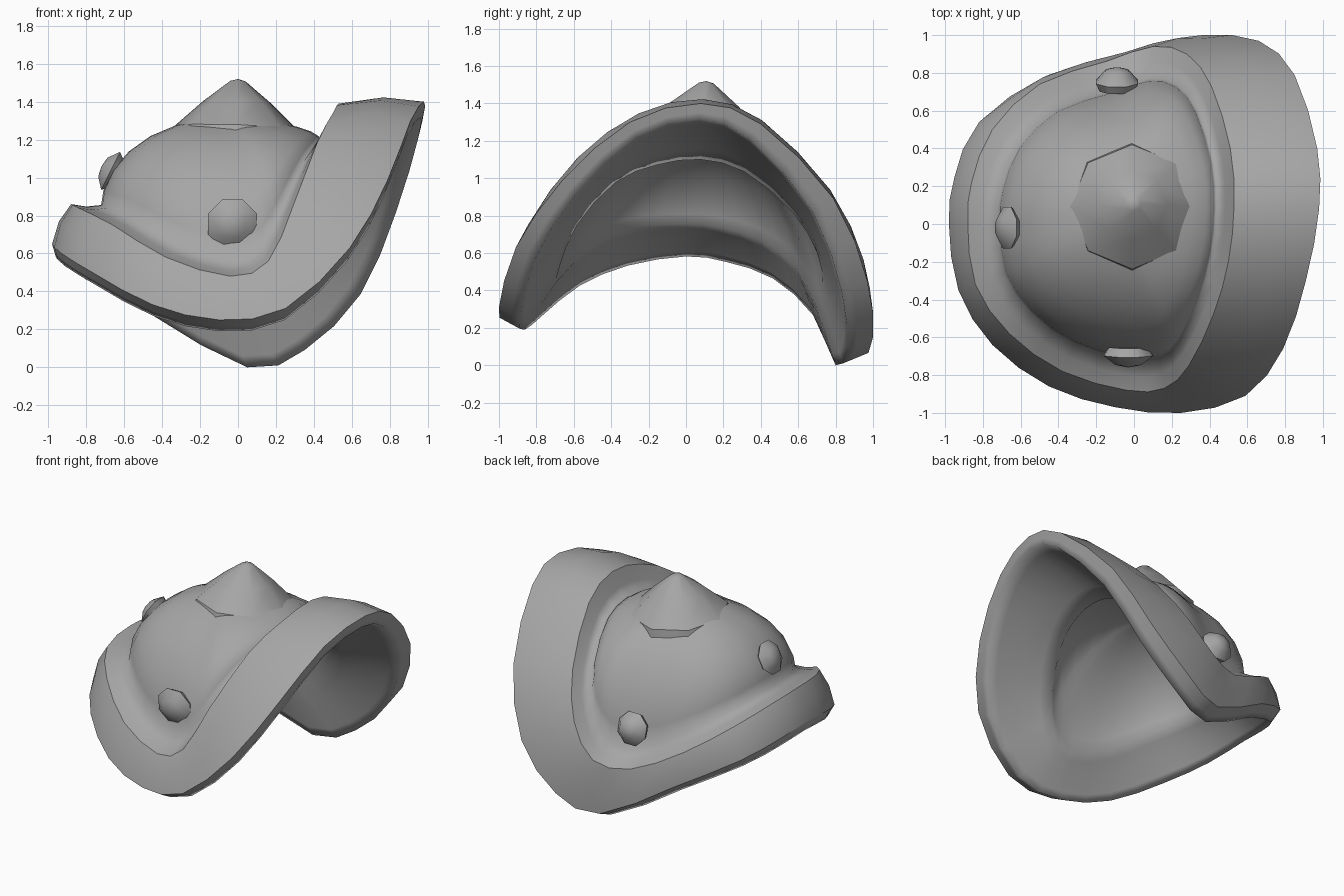
import bpy, bmesh, math
from mathutils import Vector

if "Cube" in bpy.data.objects:
    bpy.data.objects.remove(bpy.data.objects["Cube"])

# Control columns around the plate: lower rim edge, then upper rim ridge
KEYS = [
    (-.98, 0, .65, -.88, 0, .86), (-.93, -.35, .60, -.84, -.32, .84),
    (-.75, -.64, .49, -.66, -.58, .75), (-.45, -.86, .33, -.38, -.78, .58),
    (-.10, -.97, .25, -.04, -.88, .48), (.25, -1, .31, .16, -.87, .56),
    (.59, -.91, .63, .29, -.75, .85), (.79, -.66, .99, .42, -.48, 1.19),
    (.91, -.3, 1.30, .5, -.2, 1.34), (.98, .08, 1.40, .53, .1, 1.39),
    (.97, .4, 1.29, .51, .4, 1.28), (.85, .79, .89, .41, .73, .95),
    (.66, .97, .45, .28, .9, .66), (.36, 1, .15, .1, .94, .44),
    (.05, .93, .055, -.15, .86, .41), (-.45, .79, .33, -.5, .74, .58),
    (-.82, .54, .53, -.75, .5, .75), (-.95, .25, .62, -.86, .22, .84)]

grey = bpy.data.materials.new("grey_metal")
grey.diffuse_color = (.38, .38, .38, 1)
grey.use_nodes = True
grey.node_tree.nodes["Principled BSDF"].inputs["Base Color"].default_value = grey.diffuse_color


def closed_curve(pts, steps=2):
    """Smooth closed curve through the points."""
    n, out = len(pts), []
    for i in range(n):
        a, b, c, d = (pts[(i + k) % n] for k in (-1, 0, 1, 2))
        for s in range(steps):
            t = s / steps
            out.append(.5 * (2 * b + (c - a) * t + (2 * a - 5 * b + 4 * c - d) * t * t
                             + (3 * b - a - 3 * c + d) * t ** 3))
    return out


def dome(base, top, angles, ease):
    """Rings rising as eased quarter ellipses from a base loop to a top point."""
    return [[Vector((top.x + (p.x - top.x) * math.cos(a),
                     top.y + (p.y - top.y) * math.cos(a),
                     p.z + (top.z - p.z) * math.sin(a) ** ease)) for p in base] for a in angles]


def between(p_loop, q_loop, t):
    return [p.lerp(q, t) for p, q in zip(p_loop, q_loop)]


def loft(name, loops, start, end, sharp=()):
    """Skin a stack of closed loops between two end points."""
    bm = bmesh.new()
    rings = [[bm.verts.new(p) for p in loop] for loop in loops]
    n = len(rings[0])
    for r, q in zip(rings, rings[1:]):
        for i in range(n):
            j = (i + 1) % n
            bm.faces.new((r[i], r[j], q[j], q[i]))
    for ring, p in ((rings[0], start), (rings[-1], end)):
        v = bm.verts.new(p)
        for i in range(n):
            bm.faces.new((ring[i], ring[(i + 1) % n], v))
    bmesh.ops.recalc_face_normals(bm, faces=bm.faces)
    for f in bm.faces:
        f.smooth = True
    for k in sharp:
        for i in range(n):
            bm.edges.get((rings[k][i], rings[k][(i + 1) % n])).smooth = False
    me = bpy.data.meshes.new(name)
    bm.to_mesh(me)
    bm.free()
    me.materials.append(grey)
    ob = bpy.data.objects.new(name, me)
    bpy.context.collection.objects.link(ob)
    return ob


# Armour plate: outer dome, valley, raised rim, thick edge and hollow inside
edge = closed_curve([Vector(k[:3]) for k in KEYS])
ridge = closed_curve([Vector(k[3:]) for k in KEYS])
valley = [Vector((p.x * .82, p.y * .82, p.z + .11 - .155 * p.z ** 2)) for p in ridge]
lip = [p - Vector((0, 0, .01)) for p in between(valley, ridge, .5)]
band = [p + Vector((.015 * p.x, .015 * p.y, .02 * p.z)) for p in between(edge, ridge, .5)]
under = [Vector((p.x * .98, p.y * (.89 if p.y < 0 else .86), max(0, p.z - .055 - .02 * p.z)))
         for p in edge]
inner = [Vector((p.x * .95, p.y * .95, p.z - .1)) for p in valley]
flare = [p + Vector((0, 0, .02 * p.z)) for p in between(under, inner, .5)]
top, ceiling = Vector((-.1, .05, 1.31)), Vector((-.1, .05, 1.2))
rise = [.2, .45, .7, .95, 1.2, 1.4]
outside = dome(valley, top, rise, 1.08)[::-1]
loops = (outside + [valley, lip, ridge, band, edge, between(edge, under, .6), under,
                    between(under, flare, .3), flare, between(flare, inner, .6), inner]
         + dome(inner, ceiling, rise, 1.3))
k = len(outside)
loft("shoulder_plate", loops, top, ceiling, sharp=(k + 2, k + 4))


def spike(name, base, tip, profile, phase=math.pi / 8, sides=8):
    """Round-tipped eight-sided stud; profile is (radius, fraction of height)."""
    base, tip = Vector(base), Vector(tip)
    h = (tip - base).length
    q = Vector((0, 0, 1)).rotation_difference(tip - base)
    loops = [[base + q @ Vector((r * math.cos(math.tau * i / sides + phase),
                                 r * math.sin(math.tau * i / sides + phase), f * h))
              for i in range(sides)] for r, f in profile]
    return loft(name, loops, base, tip, sharp=(0, 1))


# Large crown spike and three small studs
spike("crown_spike", (-.01, .09, 1.24), (0, .11, 1.52),
      [(.34, -.14), (.33, .06), (.18, .56), (.04, .96)], phase=0)
stud = [(.11, 0), (.14, .4), (.075, .85)]
spike("front_stud", (-.03, -.65, .76), (-.03, -.76, .75), stud)
spike("back_stud", (-.09, .71, .64), (-.09, .83, .67), [(.1, 0), (.12, .35), (.065, .85)])
spike("side_stud", (-.64, -.02, 1.02), (-.72, -.02, 1.06), [(.09, 0), (.12, .4), (.06, .9)])
